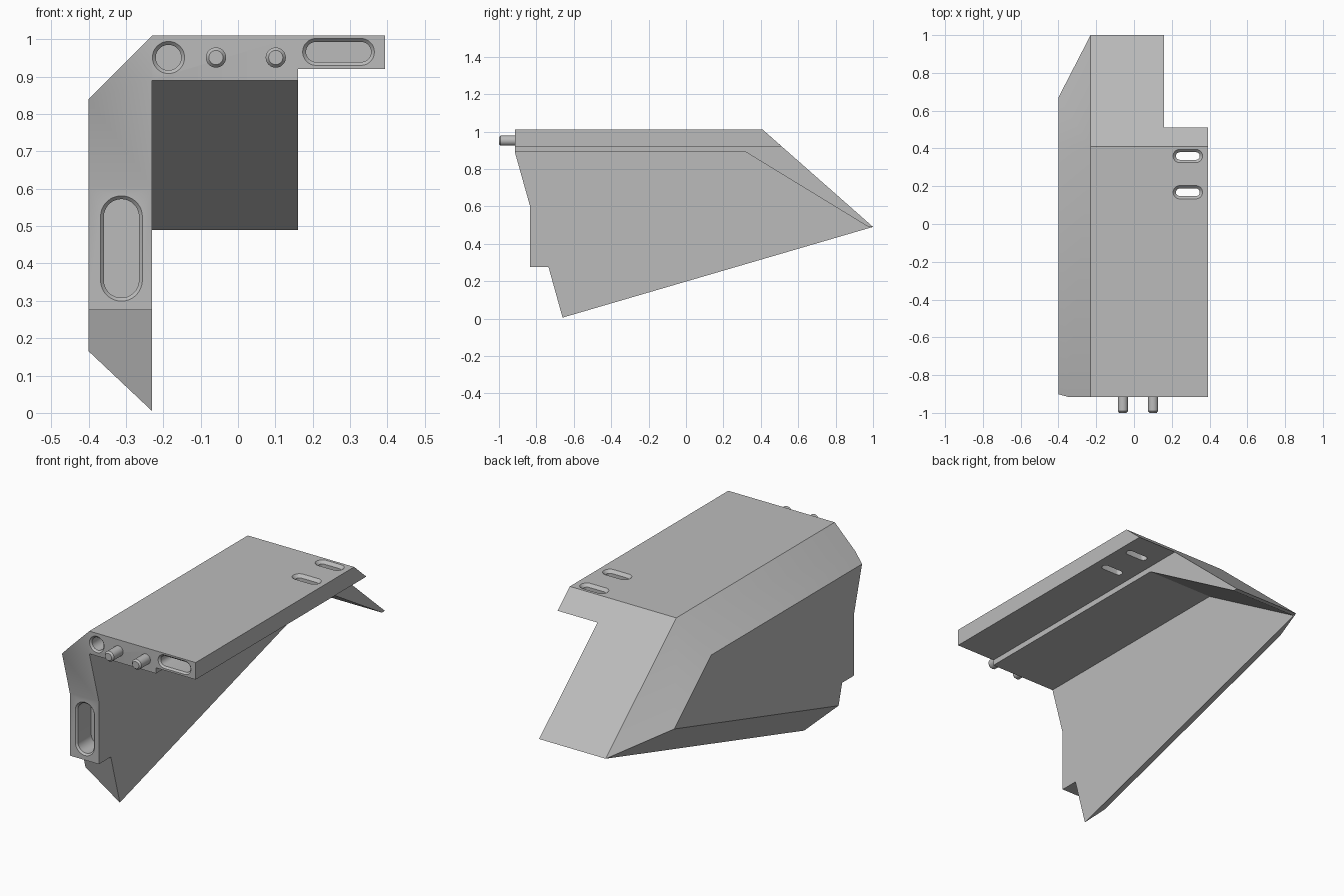
import bpy, bmesh
from math import sin, cos, pi, radians, copysign
from mathutils import Vector

old = bpy.data.objects.get("Cube")
if old:
    bpy.data.objects.remove(old, do_unlink=True)

grey = bpy.data.materials.new("light grey")
grey.use_nodes = True
colour = (0.5, 0.5, 0.5, 1)
grey.diffuse_color = colour
grey.node_tree.nodes["Principled BSDF"].inputs["Base Color"].default_value = colour

X, Y, Z = Vector((1, 0, 0)), Vector((0, 1, 0)), Vector((0, 0, 1))


def finish(name, bm):
    bmesh.ops.recalc_face_normals(bm, faces=bm.faces[:])
    mesh = bpy.data.meshes.new(name)
    bm.to_mesh(mesh)
    bm.free()
    mesh.materials.append(grey)
    ob = bpy.data.objects.new(name, mesh)
    bpy.context.collection.objects.link(ob)
    return ob


def prism(profile, x0, x1):
    """Extrude a (y, z) profile along x."""
    bm = bmesh.new()
    face = bm.faces.new([bm.verts.new((x0, y, z)) for y, z in profile])
    ext = bmesh.ops.extrude_face_region(bm, geom=[face])
    moved = [v for v in ext["geom"] if isinstance(v, bmesh.types.BMVert)]
    bmesh.ops.translate(bm, verts=moved, vec=(x1 - x0, 0, 0))
    bmesh.ops.recalc_face_normals(bm, faces=bm.faces[:])
    return bm


def rounded(name, centre, u, v, n, half, rings, steps=40):
    """Loft a round or slot outline; rings are (distance along n, radius)."""
    bm = bmesh.new()
    loops = []
    for dist, r in rings:
        loop = []
        for i in range(steps):
            a = (i + 0.5) * 2 * pi / steps
            p = u * (r * cos(a) + copysign(half, cos(a))) + v * r * sin(a)
            loop.append(bm.verts.new(Vector(centre) + p + n * dist))
        loops.append(loop)
    for a, b in zip(loops, loops[1:]):
        for i in range(steps):
            j = (i + 1) % steps
            bm.faces.new((a[i], a[j], b[j], b[i]))
    bm.faces.new(loops[0])
    bm.faces.new(loops[-1])
    return finish(name, bm)


def combine(ob, other, operation):
    mod = ob.modifiers.new("combine", "BOOLEAN")
    mod.operation, mod.object, mod.solver = operation, other, "EXACT"
    bpy.context.view_layer.objects.active = ob
    bpy.ops.object.modifier_apply(modifier=mod.name)
    bpy.data.objects.remove(other, do_unlink=True)


def cut(ob, centre, u, v, n, half, r, depth, edge=0.009):
    """Sink a hole or slot with a bevelled rim."""
    rings = [(-0.02, r), (0, r), (edge, r - edge), (depth, r - edge)]
    cutter = rounded("cutter", centre, u, v, n, half, rings)
    cutter.hide_render = True
    combine(ob, cutter, "DIFFERENCE")


FRONT, TOP, INNER, OUTER = -0.915, 1.01, -0.23, -0.40

# Side panel, with its outer edges bevelled by three planes
bm = prism([(FRONT, TOP), (0.41, TOP), (1, 0.49), (-0.66, 0.005), (-0.735, 0.275),
            (-0.835, 0.275), (-0.835, 0.605), (FRONT, 0.89)], INNER, OUTER)
bevels = [((FRONT, TOP), (0.41, TOP), (0.36, 0.84)),
          ((0.41, TOP), (1, 0.49), (0.36, 0.84)),
          ((-0.66, 0.005), (1, 0.49), (-0.705, 0.165))]
for p, q, o in bevels:
    a, b, c = Vector((INNER, *p)), Vector((INNER, *q)), Vector((OUTER, *o))
    n = (b - a).cross(c - a).normalized()
    if n.x > 0:
        n = -n
    bmesh.ops.bisect_plane(bm, geom=bm.verts[:] + bm.edges[:] + bm.faces[:],
                           dist=1e-5, plane_co=a, plane_no=n, clear_outer=True)
    bmesh.ops.holes_fill(bm, edges=[e for e in bm.edges if e.is_boundary])
bmesh.ops.remove_doubles(bm, verts=bm.verts[:], dist=1e-4)
body = finish("bracket_body", bm)

# Top plate with the sloping rear wedge, and the thinner side flange
plate = prism([(FRONT, TOP), (0.41, TOP), (1, 0.49), (0.975, 0.49),
               (0.32, 0.89), (FRONT, 0.89)], INNER, 0.16)
flange = prism([(FRONT, TOP), (0.41, TOP), (0.512, 0.92), (FRONT, 0.92)], 0.16, 0.393)
combine(body, finish("top_plate", plate), "UNION")
combine(body, finish("side_flange", flange), "UNION")

# Slots and round socket in the front, through slots in the flange
cut(body, (-0.312, -0.835, 0.44), Z, X, Y, 0.085, 0.056, 0.12)
cut(body, (0.269, FRONT, 0.966), X, Z, Y, 0.06, 0.036, 0.12)
cut(body, (-0.186, FRONT, 0.951), X, Z, Y, 0, 0.043, 0.12)
for y in (0.36, 0.168):
    cut(body, (0.285, y, TOP), X, Y, -Z, 0.043, 0.035, 0.2, 0.015)

# Locating pegs on the front
pegs = [rounded(name, (x, FRONT, 0.951), X, Z, -Y, 0,
                [(-0.01, 0.027), (0.076, 0.027), (0.085, 0.019)])
        for name, x in (("right_peg", -0.059), ("left_peg", 0.101))]

for ob in [body] + pegs:
    bpy.ops.object.select_all(action="DESELECT")
    ob.select_set(True)
    bpy.context.view_layer.objects.active = ob
    bpy.ops.object.shade_smooth_by_angle(angle=radians(30))
